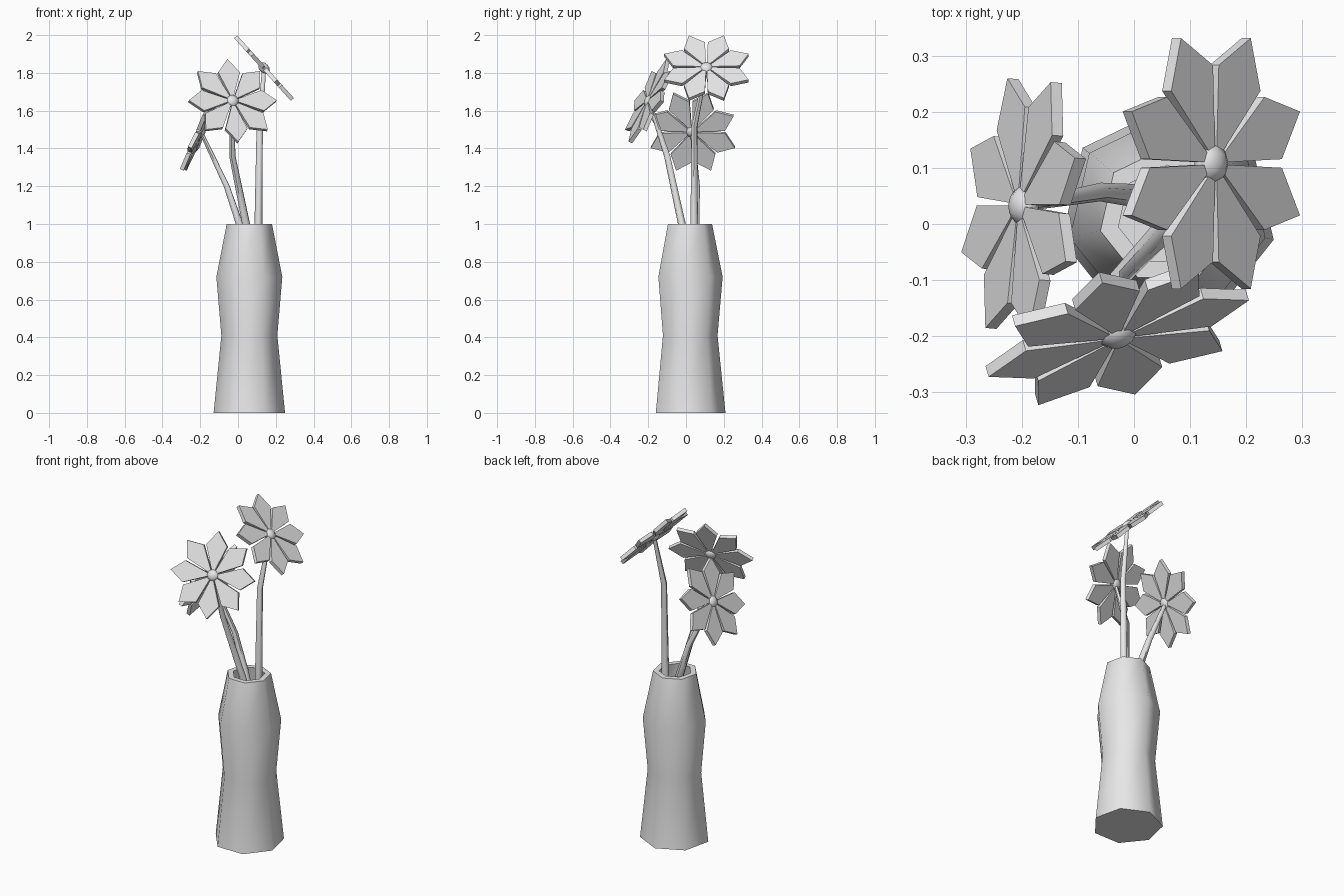
import bpy, bmesh, math
from mathutils import Vector, Matrix

if "Cube" in bpy.data.objects:
    bpy.data.objects.remove(bpy.data.objects["Cube"])

# One pale grey for everything
GREY = (0.8, 0.8, 0.8, 1)
pale_grey = bpy.data.materials.new("pale_grey")
pale_grey.use_nodes = True
pale_grey.diffuse_color = GREY
pale_grey.node_tree.nodes["Principled BSDF"].inputs["Base Color"].default_value = GREY


def finish(name, bm, smooth_angle=None):
    """Turn a bmesh into a named, coloured object."""
    bmesh.ops.recalc_face_normals(bm, faces=bm.faces)
    mesh = bpy.data.meshes.new(name)
    bm.to_mesh(mesh)
    bm.free()
    obj = bpy.data.objects.new(name, mesh)
    bpy.context.collection.objects.link(obj)
    mesh.materials.append(pale_grey)
    if smooth_angle:
        select(obj)
        bpy.ops.object.shade_smooth_by_angle(angle=math.radians(smooth_angle))
    return obj


def select(obj):
    bpy.ops.object.select_all(action="DESELECT")
    obj.select_set(True)
    bpy.context.view_layer.objects.active = obj


def make_vase():
    """Seven-sided hollow vase: outer wall up, rim, inner wall down."""
    sides = 7
    profile = [(0.194, 0), (0.152, 0.41), (0.179, 0.72), (0.123, 1),
               (0.09, 1), (0.147, 0.71), (0.12, 0.41), (0.16, 0.03)]
    bm = bmesh.new()
    rings = []
    for r, z in profile:
        angles = [math.pi / 2 + math.tau * i / sides for i in range(sides)]
        rings.append([bm.verts.new((0.06 + r * math.cos(a), 0.015 + r * math.sin(a), z))
                      for a in angles])
    for low, high in zip(rings, rings[1:]):
        for i in range(sides):
            j = (i + 1) % sides
            bm.faces.new((low[i], low[j], high[j], high[i]))
    bm.faces.new(rings[0])
    bm.faces.new(rings[-1])
    finish("vase", bm, 60)


def make_flower(name, center, normal, roll):
    """Eight flat pointed petals around a domed centre, facing along normal."""
    n = Vector(normal).normalized()
    u = Vector((0, 0, 1)).cross(n).normalized()
    v = n.cross(u)
    frame = Matrix.Translation(center) @ Matrix((u, v, n)).transposed().to_4x4()

    # Petals: narrow base, wide shoulders, single tip
    outline = [(0.028, -0.009), (0.165, -0.06), (0.242, 0), (0.165, 0.06), (0.028, 0.009)]
    half = 0.011
    bm = bmesh.new()
    for k in range(8):
        turn = Matrix.Rotation(math.radians(roll + 45 * k), 4, "Z")
        face = bm.faces.new([bm.verts.new(turn @ Vector((x, y, -half))) for x, y in outline])
        top = bmesh.ops.extrude_face_region(bm, geom=[face])["geom"]
        bmesh.ops.translate(bm, vec=(0, 0, 2 * half),
                            verts=[g for g in top if isinstance(g, bmesh.types.BMVert)])
    bm.transform(frame)
    finish(name + "_petals", bm)

    # Flattened dome in the middle
    bm = bmesh.new()
    bmesh.ops.create_uvsphere(bm, u_segments=8, v_segments=6, radius=0.036)
    bm.transform(frame @ Matrix.Diagonal((1, 1, 0.7, 1)))
    finish(name + "_centre", bm, 60)


def make_stem(name, points):
    """Bent stem that thins towards the flower."""
    curve = bpy.data.curves.new(name, "CURVE")
    curve.dimensions = "3D"
    curve.bevel_depth = 0.021
    curve.bevel_resolution = 1
    curve.use_fill_caps = True
    spline = curve.splines.new("POLY")
    spline.points.add(len(points) - 1)
    for point, co, size in zip(spline.points, points, (1.1, 1, 0.8, 0.5)):
        point.co = (*co, 1)
        point.radius = size
    obj = bpy.data.objects.new(name, curve)
    bpy.context.collection.objects.link(obj)
    curve.materials.append(pale_grey)
    select(obj)
    bpy.ops.object.convert(target="MESH")
    bpy.ops.object.shade_smooth_by_angle(angle=math.radians(60))


make_vase()

# Flowers: name, centre, facing direction, petal roll, lower stem points
flowers = [
    ("front_flower", (-0.03, -0.195, 1.65), (0.255, -0.868, 0.43), 0,
     [(0.12, 0.05, 0.6), (0.043, -0.022, 1), (-0.03, -0.1, 1.36)]),
    ("left_flower", (0.138, 0.108, 1.825), (0.74, 0, 0.67), 22.5,
     [(0.1, 0.04, 0.5), (0.108, 0.043, 1), (0.115, 0.045, 1.52)]),
    ("right_flower", (-0.197, 0.033, 1.49), (-0.907, 0.08, 0.42), 22.5,
     [(0.12, 0.04, 0.6), (0.008, 0.05, 1), (-0.06, 0.057, 1.2)]),
]
for name, center, normal, roll, path in flowers:
    make_flower(name, center, normal, roll)
    make_stem(name + "_stem", path + [center])
